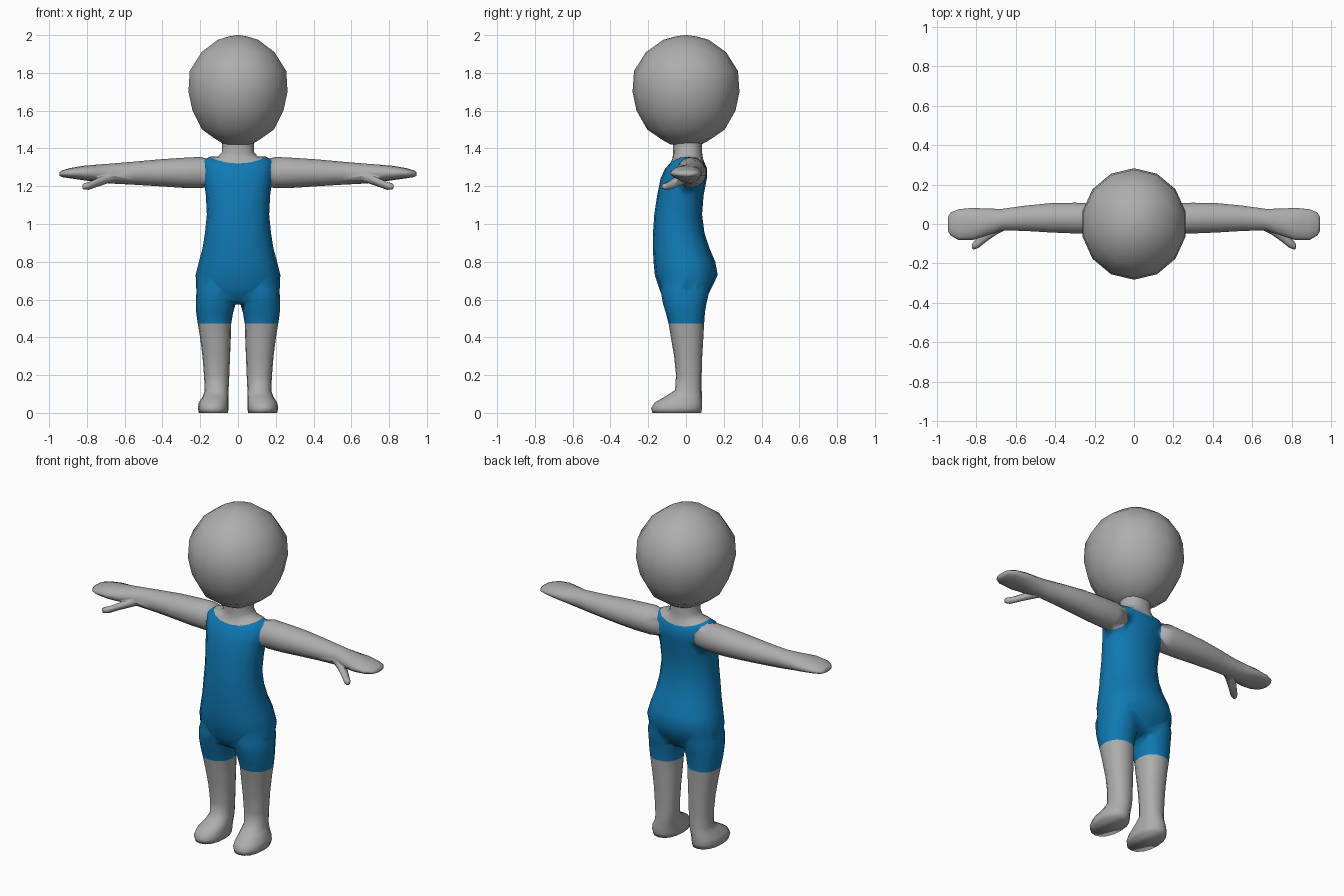
import bpy, bmesh, math

def material(name, rgb):
    m = bpy.data.materials.new(name)
    m.diffuse_color = (*rgb, 1)
    return m

MATS = [material("grey skin", (0.42, 0.42, 0.42)), material("blue suit", (0.005, 0.19, 0.45))]

def loft(name, axis, sections, n=16, blue=(), side=1, power=1.0):
    """Skin elliptical sections (position, lo_u, hi_u, lo_v, hi_v[, lift at the sides]).
    Axis z uses u=x, v=y; axis x uses u=y, v=z. 'blue' lists the blue bands."""
    bm = bmesh.new()
    rings = []
    for p, u0, u1, v0, v1, *lift in sections:
        ring = []
        for i in range(n):
            a = 2 * math.pi * i / n
            s, c = math.sin(a), -math.cos(a)
            su = math.copysign(abs(s) ** power, s)
            cv = math.copysign(abs(c) ** power, c)
            u = (u0 + u1) / 2 + (u1 - u0) / 2 * su
            v = (v0 + v1) / 2 + (v1 - v0) / 2 * cv
            w = p + (lift[0] * s * s if lift else 0)
            co = (u, v, w) if axis == "z" else (w, u, v)
            ring.append(bm.verts.new((co[0] * side, co[1], co[2])))
        rings.append(ring)
    for k in range(len(rings) - 1):
        for i in range(n):
            j = (i + 1) % n
            f = bm.faces.new((rings[k][i], rings[k][j], rings[k + 1][j], rings[k + 1][i]))
            f.material_index = int(k in blue)
    first, last = bm.faces.new(rings[0]), bm.faces.new(rings[-1])
    first.material_index = int(0 in blue)
    last.material_index = int(len(rings) - 2 in blue)
    bmesh.ops.recalc_face_normals(bm, faces=bm.faces)
    for f in bm.faces:
        f.smooth = True
    me = bpy.data.meshes.new(name)
    bm.to_mesh(me)
    bm.free()
    for m in MATS:
        me.materials.append(m)
    ob = bpy.data.objects.new(name, me)
    bpy.context.collection.objects.link(ob)
    return ob

# Torso in a blue suit, scooped collar, grey neck
body = loft("body", "z", [
    (0.575, -0.13, 0.13, -0.08, 0.07),
    (0.60, -0.19, 0.19, -0.12, 0.105),
    (0.66, -0.222, 0.222, -0.142, 0.135),
    (0.73, -0.224, 0.224, -0.165, 0.168),
    (0.80, -0.207, 0.207, -0.172, 0.155),
    (0.87, -0.188, 0.188, -0.175, 0.125),
    (0.95, -0.175, 0.175, -0.175, 0.098),
    (1.05, -0.165, 0.165, -0.168, 0.085),
    (1.15, -0.170, 0.170, -0.153, 0.093),
    (1.24, -0.182, 0.182, -0.135, 0.110),
    (1.295, -0.184, 0.184, -0.110, 0.112, 0.04),
    (1.32, -0.150, 0.150, -0.085, 0.100, 0.036),
    (1.345, -0.105, 0.105, -0.072, 0.090, 0.012),
    (1.38, -0.085, 0.085, -0.068, 0.085),
    (1.42, -0.085, 0.085, -0.070, 0.085),
    (1.48, -0.080, 0.080, -0.070, 0.080)], blue=range(11), power=0.9)

LEG = [(0.0, 0.053, 0.207, -0.178, 0.080),
       (0.025, 0.050, 0.213, -0.185, 0.086),
       (0.055, 0.050, 0.207, -0.165, 0.086),
       (0.09, 0.051, 0.185, -0.105, 0.085),
       (0.12, 0.050, 0.176, -0.058, 0.083),
       (0.20, 0.046, 0.180, -0.053, 0.083),
       (0.30, 0.042, 0.188, -0.063, 0.086),
       (0.40, 0.038, 0.201, -0.080, 0.092),
       (0.472, 0.036, 0.213, -0.092, 0.096),
       (0.53, 0.026, 0.221, -0.107, 0.100),
       (0.58, 0.012, 0.223, -0.122, 0.108),
       (0.65, 0.005, 0.220, -0.135, 0.125),
       (0.72, 0.02, 0.200, -0.120, 0.120)]

ARM = [(0.12, -0.035, 0.095, 1.20, 1.335),
       (0.20, -0.052, 0.108, 1.190, 1.355),
       (0.30, -0.050, 0.110, 1.192, 1.350),
       (0.42, -0.045, 0.108, 1.200, 1.342),
       (0.55, -0.037, 0.095, 1.208, 1.330),
       (0.67, -0.033, 0.078, 1.214, 1.320),
       (0.75, -0.062, 0.080, 1.222, 1.314),
       (0.82, -0.084, 0.084, 1.232, 1.308),
       (0.89, -0.084, 0.077, 1.242, 1.296),
       (0.93, -0.060, 0.060, 1.248, 1.284),
       (0.945, -0.035, 0.035, 1.255, 1.274)]

THUMB = [(0.64, -0.025, 0.04, 1.235, 1.285),
         (0.70, -0.055, 0.01, 1.212, 1.265),
         (0.75, -0.090, -0.025, 1.195, 1.240),
         (0.79, -0.122, -0.065, 1.181, 1.222),
         (0.815, -0.130, -0.092, 1.182, 1.216),
         (0.823, -0.122, -0.105, 1.190, 1.208)]

# Legs with feet, arms with mitten hands, thumbs
parts = []
for side in (-1, 1):
    parts.append(loft("leg", "z", LEG, blue=range(8, 12), side=side, power=0.9))
    parts.append(loft("arm", "x", ARM, n=14, side=side))
    parts.append(loft("thumb", "x", THUMB, n=8, side=side))

# Weld the limbs into one body skin
for p in parts:
    mod = body.modifiers.new("join " + p.name, "BOOLEAN")
    mod.operation = "UNION"
    mod.solver = "EXACT"
    mod.object = p
dg = bpy.context.evaluated_depsgraph_get()
joined = bpy.data.meshes.new_from_object(body.evaluated_get(dg))
body.modifiers.clear()
body.data = joined
for p in parts:
    bpy.data.objects.remove(p)

# Large egg-shaped head
HEAD = [(1.42, 0.07, 0.08), (1.445, 0.115, 0.125), (1.50, 0.195, 0.205), (1.60, 0.247, 0.262),
        (1.70, 0.269, 0.283), (1.81, 0.262, 0.275), (1.91, 0.198, 0.212),
        (1.975, 0.11, 0.12), (1.993, 0.05, 0.055), (2.0, 0.008, 0.008)]
loft("head", "z", [(z, -rx, rx, -ry, ry) for z, rx, ry in HEAD], n=14)
